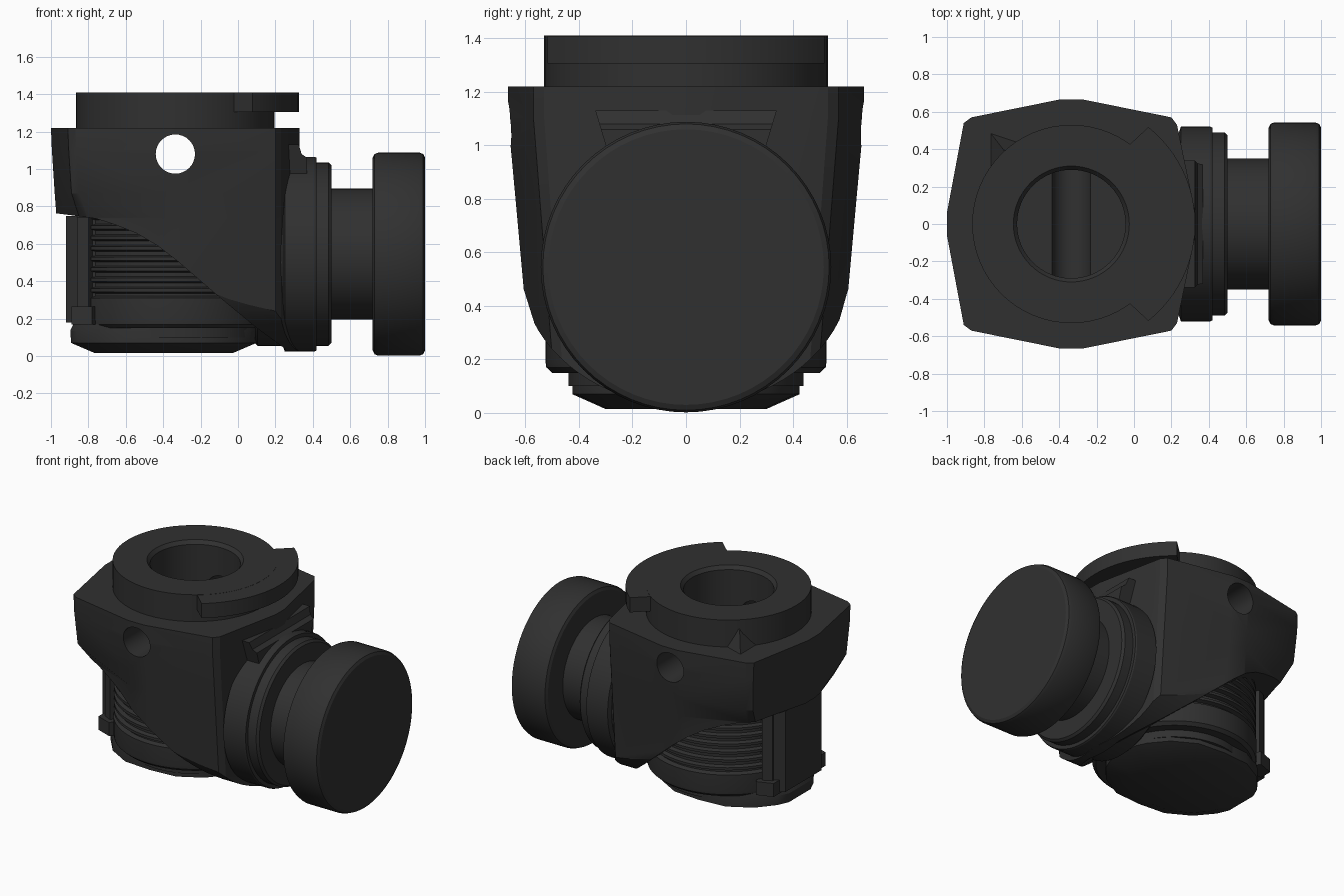
import bpy, bmesh
from math import sin, cos, pi, radians

if "Cube" in bpy.data.objects:
    bpy.data.objects.remove(bpy.data.objects["Cube"])

CX, KZ = -0.335, 0.545          # vertical axis x, knob axis z
dark = bpy.data.materials.new("dark_plastic")
dark.diffuse_color = (0.03, 0.03, 0.03, 1)
dark.use_nodes = True
dark.node_tree.nodes["Principled BSDF"].inputs["Base Color"].default_value = dark.diffuse_color


def finish(name, bm):
    bmesh.ops.remove_doubles(bm, verts=bm.verts, dist=1e-5)
    bmesh.ops.recalc_face_normals(bm, faces=bm.faces)
    me = bpy.data.meshes.new(name)
    bm.to_mesh(me)
    bm.free()
    me.materials.append(dark)
    ob = bpy.data.objects.new(name, me)
    bpy.context.collection.objects.link(ob)
    return ob


def loft(name, rings):
    """Skin a list of equal-length 3D rings and cap both ends."""
    bm = bmesh.new()
    vs = [[bm.verts.new(p) for p in r] for r in rings]
    n = len(vs[0])
    for a, b in zip(vs, vs[1:]):
        for i in range(n):
            j = (i + 1) % n
            bm.faces.new((a[i], a[j], b[j], b[i]))
    bm.faces.new(vs[0])
    bm.faces.new(vs[-1])
    return finish(name, bm)


def prism(name, pts, axis, a, b):
    place = {'X': lambda p, t: (t, p[0], p[1]),
             'Y': lambda p, t: (p[0], t, p[1]),
             'Z': lambda p, t: (p[0], p[1], t)}[axis]
    return loft(name, [[place(p, t) for p in pts] for t in (a, b)])


def lathe(name, prof, axis='Z', closed=False, seg=64):
    """Turn (radius, height) points about the vertical or the knob axis."""
    bm = bmesh.new()
    rows = []
    for k in range(seg):
        c, s = cos(2 * pi * k / seg), sin(2 * pi * k / seg)
        rows.append([bm.verts.new((CX + r * c, r * s, h) if axis == 'Z'
                                  else (h, r * c, KZ + r * s)) for r, h in prof])
    n = len(prof)
    for k in range(seg):
        a, b = rows[k], rows[(k + 1) % seg]
        for i in range(n if closed else n - 1):
            j = (i + 1) % n
            bm.faces.new((a[i], a[j], b[j], b[i]))
    return finish(name, bm)


def boolean(ob, cutter, op='DIFFERENCE'):
    m = ob.modifiers.new("cut", 'BOOLEAN')
    m.operation, m.object, m.solver = op, cutter, 'EXACT'
    bpy.context.view_layer.objects.active = ob
    bpy.ops.object.modifier_apply(modifier=m.name)
    bpy.data.objects.remove(cutter)


def mirrored(half):
    return half + [(x, -y) for x, y in reversed(half)]


# Housing: tapered many-sided block
top = [(-1, .06), (-.91, .54), (-.87, .57), (-.4, .665), (-.27, .665),
       (.2, .57), (.23, .53), (.33, .05)]


def plan(z, sy, left=0, pull=0):
    ring = []
    for i, (x, y) in enumerate(top):
        x2, y2 = x, y * sy
        if i < 3:
            x2 += left
        if i in (1, 2):
            x2, y2 = x2 + pull * .4, y2 - pull
        ring.append((x2, y2))
    return [(x, y, z) for x, y in mirrored(ring)]


housing = loft("housing", [plan(1.22, 1), plan(1.1, 1, .005), plan(.87, .968, .02),
                           plan(.74, .95, .03, .08), plan(-.1, .835, .03, .08)])
# Rounded lower cross-section around the knob axis
under = [(.62 * cos(pi + pi * k / 40), KZ + .52 * sin(pi + pi * k / 40)) for k in range(41)]
boolean(housing, prism("round_tool", under + [(.8, .6), (.8, 1.5), (-.8, 1.5), (-.8, .6)],
                       'X', -1.5, 1.5), 'INTERSECT')
# Swept diagonal underside
sweep = [(-1.3, -.3), (-1.3, .77), (-.97, .763), (-.87, .75), (-.76, .735), (-.65, .70),
         (-.54, .655), (-.43, .59), (-.32, .505), (-.1, .315), (.1, .15), (.25, .04), (.25, -.3)]
boolean(housing, prism("sweep_tool", sweep, 'Y', -1, 1))
# Vertical bore and crosswise pin hole
boolean(housing, lathe("bore_tool", [(0, 1.06), (.29, 1.06), (.29, 1.5), (0, 1.5)]))
hole = [(CX + .105 * cos(2 * pi * k / 32), 1.08 + .105 * sin(2 * pi * k / 32)) for k in range(32)]
boolean(housing, prism("pin_hole_tool", hole, 'Y', -1, 1))

# Collar on top, with a wider locking tab on one side
lathe("collar", [(.31, 1.41), (.53, 1.41), (.53, 1.21), (.29, 1.21), (.29, 1.385)], closed=True)


def arc(r, a0, a1, n):
    return [(CX + r * cos(radians(a0 + (a1 - a0) * k / n)),
             r * sin(radians(a0 + (a1 - a0) * k / n))) for k in range(n + 1)]


prism("locking_tab", arc(.662, -51.5, 51.5, 24) + arc(.515, 54, -54, 24), 'Z', 1.305, 1.409)

# Small wedge at the back left of the collar
loft("collar_wedge", [[(-.77, .29, 1.21), (-.62, .44, 1.21), (-.77, .49, 1.21)],
                      [(-.68, .36, 1.36), (-.66, .38, 1.36), (-.70, .40, 1.34)]])

# Saddle between the housing and the side barrel
saddle = loft("saddle", [[(x, w, z) for x, z in
              [(.15, .88), (.15, 1.13), (.325, 1.13), (.34, 1.08), (.37, 1.06), (.37, .88)]]
              for w in (-.3, .3)])
for v in saddle.data.vertices:
    v.co.y *= 1 + (v.co.z - 1) * 1.0

# Ribbed lower body
prof = [(0, .1), (.44, .1), (.44, .15), (.5, .15), (.522, .17), (.525, .19), (.525, .31), (.495, .32)]
for k in range(8):
    z = .335 + k * .056
    prof += [(.495, z), (.522, z + .008), (.522, z + .026), (.495, z + .034)]
prof += [(.495, .85), (0, .85)]
lathe("ribbed_body", prof)

# Flat end panel with its two lugs
prism("end_panel", [(-.92, -.2), (-.92, .2), (-.86, .25), (-.6, .25), (-.6, -.25), (-.86, -.25)],
      'Z', .18, .75)
for s in (-1, 1):
    prism("panel_lug", [(-.89, s * .2), (-.89, s * .29), (-.78, s * .33), (-.7, s * .2)],
          'Z', .17, .265)
    prism("panel_rail", [(-.86, s * .2), (-.86, s * .26), (-.8, s * .29), (-.75, s * .2)],
          'Z', .265, .74)

# Chamfered foot cap
foot = [(.495, .12), (.46, .2), (.36, .32), (.2, .41), (0, .425),
        (-.2, .41), (-.36, .32), (-.46, .2), (-.495, .12)]


def foot_ring(z, sx, sy):
    return [(-.397 + x * sx, y * sy, z) for x, y in mirrored(foot)]


loft("foot_cap", [foot_ring(.015, .74, .71), foot_ring(.07, 1, 1),
                  foot_ring(.135, 1.01, 1), foot_ring(.2, .95, .98)])

# Side barrel with stepped ring and neck
lathe("side_barrel", [(0, .09), (.475, .09), (.49, .105), (.49, .24), (.52, .25), (.52, .41),
                      (.515, .42), (.49, .42), (.49, .485), (.475, .5), (.35, .5),
                      (.35, .75), (0, .75)], 'X')

# Knob
lathe("knob", [(0, .72), (.515, .72), (.535, .73), (.543, .75), (.543, .97), (.535, .99),
               (.515, 1), (0, 1)], 'X')

# Smooth the curved faces, keep edges sharp
for ob in list(bpy.data.objects):
    bpy.ops.object.select_all(action='DESELECT')
    ob.select_set(True)
    bpy.context.view_layer.objects.active = ob
    bpy.ops.object.shade_smooth_by_angle(angle=radians(25))
